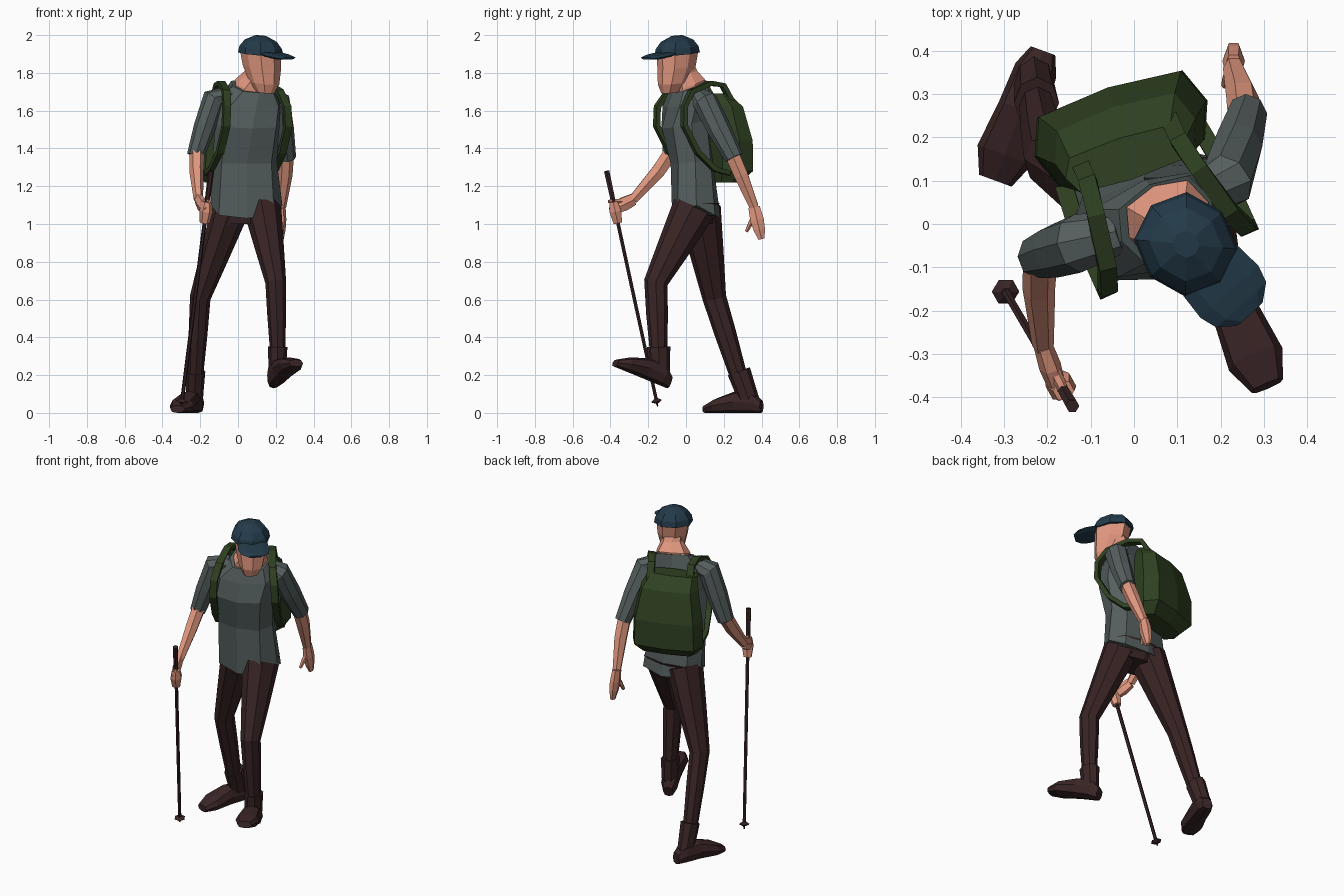
import bpy, bmesh, math
from mathutils import Vector, Matrix

cube = bpy.data.objects.get("Cube")
if cube:
    bpy.data.objects.remove(cube)


def material(name, *rgb):
    m = bpy.data.materials.new(name)
    m.use_nodes = True
    m.diffuse_color = (*rgb, 1)
    bsdf = next(n for n in m.node_tree.nodes if n.type == 'BSDF_PRINCIPLED')
    bsdf.inputs["Base Color"].default_value = (*rgb, 1)
    return m


skin = material("skin", .75, .31, .21)
grey = material("shirt grey", .09, .115, .112)
brown = material("dark brown", .042, .018, .019)
green = material("pack green", .028, .052, .015)
navy = material("cap navy", .017, .043, .068)

UP = Vector((0, 0, 1))
FRONT = Vector((0, -1, 0))


def loft(name, rings, mat):
    """Skin a list of point rings and cap both ends."""
    bm = bmesh.new()
    verts = [[bm.verts.new(p) for p in ring] for ring in rings]
    for low, high in zip(verts, verts[1:]):
        for i in range(len(low)):
            bm.faces.new((low[i - 1], low[i], high[i], high[i - 1]))
    bm.faces.new(verts[0])
    bm.faces.new(verts[-1])
    bmesh.ops.recalc_face_normals(bm, faces=bm.faces)
    mesh = bpy.data.meshes.new(name)
    bm.to_mesh(mesh)
    bm.free()
    mesh.materials.append(mat)
    bpy.context.collection.objects.link(bpy.data.objects.new(name, mesh))


def outline(width, depth, sides, square, turn=0):
    """Outline with the given half sizes; a smaller square value is boxier."""
    for k in range(sides):
        angle = math.tau * (k + turn) / sides
        c, s = math.cos(angle), math.sin(angle)
        yield (width * math.copysign(abs(c) ** square, c),
               depth * math.copysign(abs(s) ** square, s))


def stack(name, levels, mat, yaw=(0, 0), square=.75, tilt=(0, 0), dip=0):
    """Level rings of x, y, z, half width, half depth; yaw and tilt run from low to high."""
    rings = []
    for k, (x, y, z, width, depth) in enumerate(levels):
        f = k / (len(levels) - 1)
        turn = Matrix.Rotation(math.radians(yaw[0] + (yaw[1] - yaw[0]) * f), 3, 'Z')
        slope = tilt[0] + (tilt[1] - tilt[0]) * f
        rings.append([Vector((x, y, z)) + turn @ Vector((p, q, 0))
                      + UP * (slope * q - (0 if k else dip * abs(q) / depth))
                      for p, q in outline(width, depth, 8, square)])
    loft(name, rings, mat)


def tube(name, points, sizes, mat, ref=FRONT, flat=1, sides=6, square=1, turn=0):
    """Rings across a path; flat is the size along ref over the size sideways."""
    rings = []
    for i, (p, size) in enumerate(zip(points, sizes)):
        along = points[min(i + 1, len(points) - 1)] - points[max(i - 1, 0)]
        side = along.cross(ref).normalized()
        other = side.cross(along).normalized()
        rings.append([p + side * u + other * v
                      for u, v in outline(size, size * flat, sides, square, turn)])
    loft(name, rings, mat)


# Shirt, dipping at the hem, and the seat of the trousers
stack("shirt", [(.045, .055, 1.1, .19, .128), (.035, .03, 1.33, .172, .112),
                (.05, -.01, 1.53, .175, .12), (.06, 0, 1.65, .175, .108),
                (.075, .01, 1.73, .115, .09)],
      grey, yaw=(0, 26), tilt=(0, .4), dip=.07)
stack("trouser_seat", [(.045, .05, 1, .13, .09), (.045, .055, 1.11, .186, .122)], brown)


def leg(side, hip, knee, ankle, heel, toe):
    hip, knee, ankle, heel, toe = map(Vector, (hip, knee, ankle, heel, toe))
    tube(side + "_trouser_leg",
         [hip, hip.lerp(knee, .5), knee, knee.lerp(ankle, .45), ankle],
         (.1, .078, .055, .05, .04), brown, flat=1.15, sides=8)
    # Boot: the sole runs from heel to toe, with half width and half height along it
    forward = (toe - heel).normalized()
    lift = forward.cross(UP).cross(forward).normalized()
    cuff, base = ankle + UP * .03, heel.lerp(toe, .2) + lift * .05
    tube(side + "_boot_shaft", [cuff, cuff.lerp(base, .5), base],
         (.052, .048, .045), brown, flat=1.2, sides=8)
    rings = []
    for f, width, height in ((0, .03, .035), (.15, .05, .055), (.45, .055, .058),
                             (.8, .067, .038), (1, .04, .02)):
        centre = heel.lerp(toe, f) + lift * height
        rings.append([centre + forward.cross(UP).normalized() * u + lift * v
                      for u, v in outline(width, height, 8, .75)])
    loft(side + "_boot_foot", rings, brown)


leg("left", (.13, .04, 1.08), (.2, -.16, .69), (.21, -.145, .32),
    (.19, -.1, .13), (.31, -.38, .245))
leg("right", (-.04, .07, 1.08), (-.2, .15, .61), (-.225, .28, .19),
    (-.21, .4, 0), (-.32, .1, 0))

collar = Vector((.07, .01, 1.72))


def arm(side, shoulder, elbow, wrist, tip, thumb, ref):
    shoulder, elbow, wrist, tip, thumb = map(Vector, (shoulder, elbow, wrist, tip, thumb))
    tube(side + "_sleeve",
         [shoulder.lerp(collar, .5), shoulder, shoulder.lerp(elbow, .5), elbow],
         (.045, .062, .058, .046), grey, flat=1.1, sides=8)
    tube(side + "_forearm", [elbow.lerp(shoulder, .1), elbow.lerp(wrist, .35), wrist],
         (.04, .038, .025), skin, ref, flat=1.1)
    tube(side + "_palm", [wrist.lerp(tip, f) for f in (0, .4, .7, 1)],
         (.022, .026, .022, .012), skin, ref, flat=1.6)
    root = wrist.lerp(tip, .2)
    tube(side + "_thumb", [root, root.lerp(thumb, .6), thumb],
         (.015, .014, .009), skin, ref)


arm("left", (.215, .1, 1.65), (.262, .255, 1.35), (.23, .36, 1.09),
    (.23, .4, .92), (.21, .32, .96), FRONT)
arm("right", (-.13, -.045, 1.66), (-.225, -.075, 1.36), (-.21, -.28, 1.13),
    (-.17, -.4, 1.07), (-.15, -.41, 1.12), UP)

# Neck and head
stack("neck", [(.075, .01, 1.7, .1, .082), (.08, .01, 1.74, .1, .085),
               (.105, -.01, 1.8, .062, .066), (.115, -.03, 1.86, .06, .06)],
      skin, yaw=(15, 42), tilt=(.5, .1))
FACING = 42
stack("head", [(.145, -.085, 1.695, .042, .042), (.14, -.07, 1.745, .07, .075),
               (.127, -.05, 1.83, .088, .098), (.12, -.045, 1.91, .096, .106)],
      skin, yaw=(FACING, FACING), tilt=(.1, .1))

# Cap: a faceted dome and a flat brim
dome = []
for angle in map(math.radians, (0, 20, 45, 75)):
    size = .112 * math.cos(angle)
    dome.append((.12, -.047, 1.9 + .1 * math.sin(angle), size, size * 1.08))
stack("cap", dome, navy, yaw=(FACING, FACING), square=.9, tilt=(.1, .1))
ahead = Matrix.Rotation(math.radians(FACING), 3, 'Z') @ FRONT
crown = Vector((.12, -.045, 1.915))
tube("cap_brim", [crown + ahead * d - UP * d * .18 for d in (.08, .15, .19, .22)],
     (.085, .09, .078, .04), navy, ref=UP, flat=.15, square=.7)

# Backpack
stack("backpack", [(-.02, .195, 1.22, .165, .065), (-.03, .22, 1.28, .21, .1),
                   (-.03, .22, 1.44, .205, .1), (-.02, .19, 1.62, .17, .085),
                   (-.02, .15, 1.69, .145, .05)], green, yaw=(18, 18), square=.5)

# Shoulder straps: one path of outward, backward and height values, mirrored
body_turn = Matrix.Rotation(math.radians(24), 3, 'Z')
body_centre = Vector((.055, .02, 0))
strap_path = [(.115, .19, 1.65), (.115, .14, 1.735), (.13, .06, 1.745), (.155, -.06, 1.7),
              (.175, -.11, 1.62), (.18, -.112, 1.52), (.18, -.035, 1.38),
              (.18, .065, 1.29), (.17, .15, 1.27)]
for side, sign in (("left", 1), ("right", -1)):
    points = [body_centre + body_turn @ Vector((sign * u, v, z)) for u, v, z in strap_path]
    tube(side + "_strap", points, [.018] * len(points), green,
         ref=body_turn @ Vector((1, 0, 0)), flat=1.6, sides=4, turn=.5)

# Walking pole with a grip and a basket, and the fist around it
top, tip = Vector((-.142, -.42, 1.28)), Vector((-.3, -.15, .035))
for name, stops, sizes, mat in (
        ("pole_shaft", (0, .97, 1), (.011, .01, .004), brown),
        ("pole_grip", (0, .22), (.016, .013), brown),
        ("pole_basket", (.968, .978, .986), (.012, .032, .012), brown),
        ("right_fingers", (.13, .17, .22), (.025, .036, .026), skin)):
    tube(name, [top.lerp(tip, f) for f in stops], sizes, mat)
